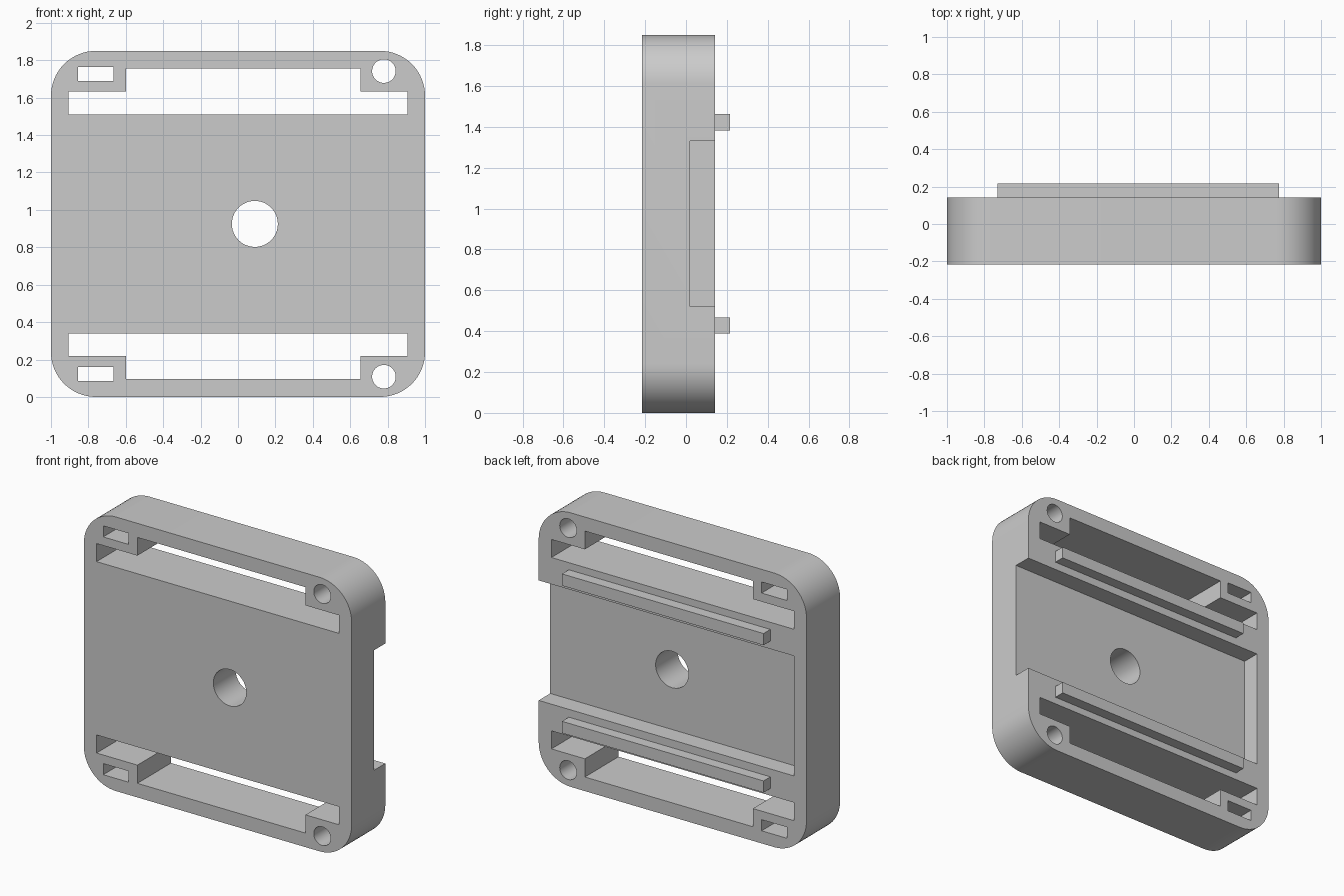
import bpy, bmesh, math

if "Cube" in bpy.data.objects:
    bpy.data.objects.remove(bpy.data.objects["Cube"])

BACK, FRONT, TIP, MID = 0.143, -0.216, 0.216, 0.925

grey = bpy.data.materials.new("light_grey")
grey.diffuse_color = (0.6, 0.6, 0.6, 1)
grey.use_nodes = True
grey.node_tree.nodes["Principled BSDF"].inputs["Base Color"].default_value = grey.diffuse_color


def prism(name, outline, y0, y1):
    """Extrude an (x, z) outline along y."""
    bm = bmesh.new()
    face = bm.faces.new([bm.verts.new((x, y0, z)) for x, z in outline])
    ext = bmesh.ops.extrude_face_region(bm, geom=[face])
    verts = [v for v in ext["geom"] if isinstance(v, bmesh.types.BMVert)]
    bmesh.ops.translate(bm, verts=verts, vec=(0, y1 - y0, 0))
    bmesh.ops.recalc_face_normals(bm, faces=bm.faces)
    mesh = bpy.data.meshes.new(name)
    bm.to_mesh(mesh)
    bm.free()
    mesh.materials.append(grey)
    obj = bpy.data.objects.new(name, mesh)
    bpy.context.collection.objects.link(obj)
    return obj


def rect(x0, x1, z0, z1):
    return [(x0, z0), (x1, z0), (x1, z1), (x0, z1)]


def arc(cx, cz, r, start, sweep, n):
    return [(cx + r * math.cos(math.radians(start + sweep * i / n)),
             cz + r * math.sin(math.radians(start + sweep * i / n)))
            for i in range(n + 1)]


def circle(cx, cz, r):
    return arc(cx, cz, r, 0, 360, 48)[:-1]


def flip(outline):
    """Mirror an outline from the lower half to the upper half."""
    return [(x, 2 * MID - z) for x, z in outline]


# Rounded square body
R, H = 0.24, 2 * MID
corners = [(1 - R, H - R, 0), (R - 1, H - R, 90), (R - 1, R, 180), (1 - R, R, 270)]
body = prism("body", [p for x, z, a in corners for p in arc(x, z, R, a, 90, 16)],
             FRONT, BACK)

# Openings: stepped slot, rectangular slot and screw hole, above and below
slot = [(-0.905, 0.34), (-0.905, 0.218), (-0.6, 0.218), (-0.6, 0.095),
        (0.655, 0.095), (0.655, 0.218), (0.905, 0.218), (0.905, 0.34)]
lower = [slot, rect(-0.855, -0.665, 0.085, 0.16), circle(0.78, 0.108, 0.063)]
through = lower + [flip(o) for o in lower] + [circle(0.09, MID, 0.123)]
cutters = [prism("opening_cutter", o, -0.5, 0.5) for o in through]
# Shallow back pocket, open on the right side
cutters.append(prism("pocket_cutter", rect(-0.905, 1.2, 0.52, 1.33), 0.02, 0.5))

for cutter in cutters:
    mod = body.modifiers.new("cut", "BOOLEAN")
    mod.operation, mod.solver, mod.object = "DIFFERENCE", "EXACT", cutter
    bpy.context.view_layer.objects.active = body
    bpy.ops.object.modifier_apply(modifier=mod.name)
    bpy.data.objects.remove(cutter)

body.select_set(True)
bpy.ops.object.shade_smooth_by_angle(angle=math.radians(30))

# Raised rails on the back
rail = rect(-0.73, 0.775, 0.388, 0.467)
prism("lower_rail", rail, BACK, TIP)
prism("upper_rail", flip(rail), BACK, TIP)
